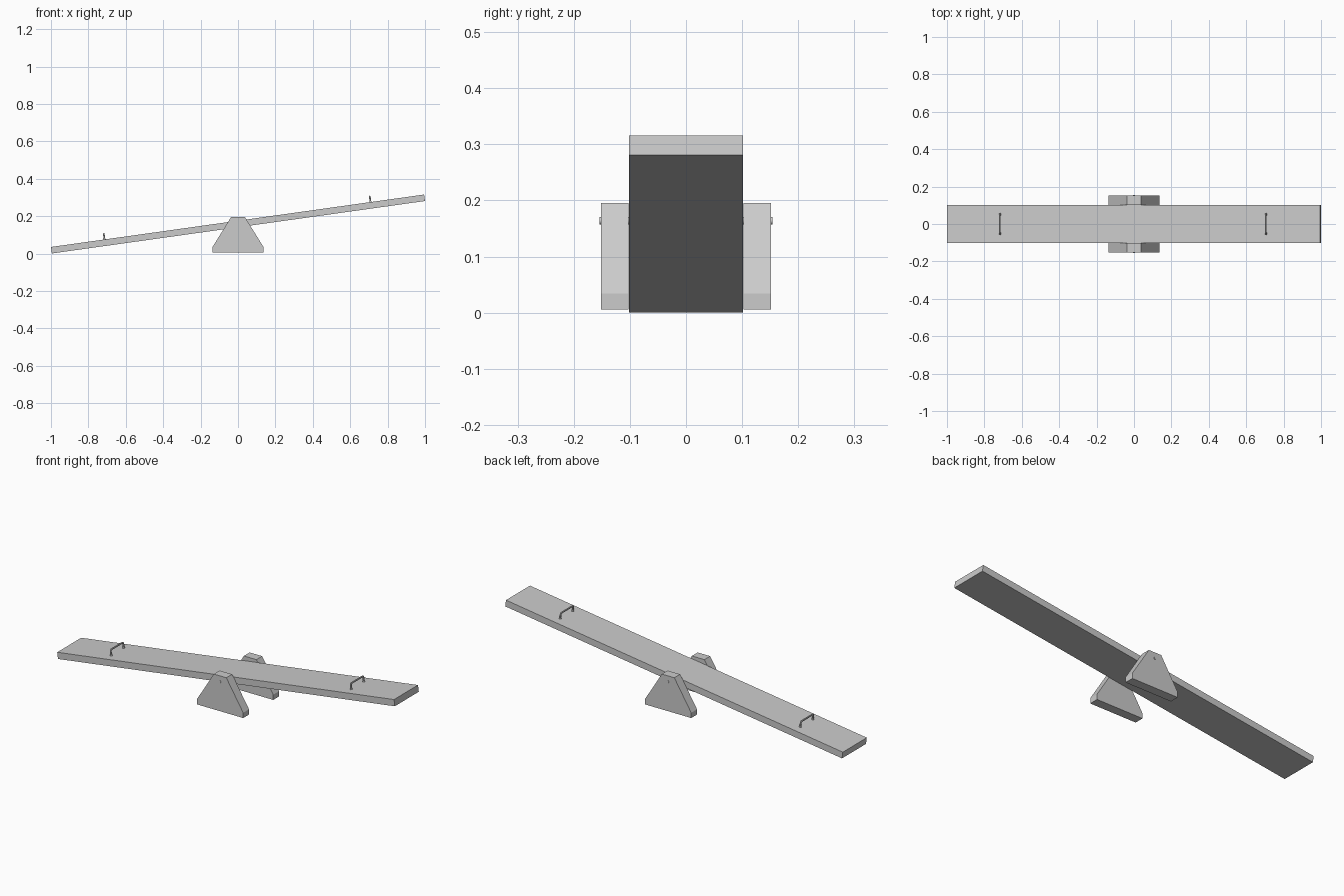
import bpy, bmesh
from math import radians, sin, cos, pi
from mathutils import Matrix

if "Cube" in bpy.data.objects:
    bpy.data.objects.remove(bpy.data.objects["Cube"])

# Frame of the tilted plank: right end up
TILT = Matrix.Translation((0, 0, 0.158)) @ Matrix.Rotation(radians(-8), 4, 'Y')
LENGTH, WIDTH, THICK = 2.0145, 0.203, 0.035


def add_object(name, bm):
    bmesh.ops.recalc_face_normals(bm, faces=bm.faces)
    mesh = bpy.data.meshes.new(name)
    bm.to_mesh(mesh)
    bm.free()
    obj = bpy.data.objects.new(name, mesh)
    bpy.context.collection.objects.link(obj)
    return obj


def smooth(obj):
    bpy.ops.object.select_all(action='DESELECT')
    obj.select_set(True)
    bpy.context.view_layer.objects.active = obj
    bpy.ops.object.shade_smooth_by_angle(angle=radians(35))


def prism(name, profile, y0, y1):
    bm = bmesh.new()
    face = bm.faces.new([bm.verts.new((x, y0, z)) for x, z in profile])
    out = bmesh.ops.extrude_face_region(bm, geom=[face])
    verts = [v for v in out['geom'] if isinstance(v, bmesh.types.BMVert)]
    bmesh.ops.translate(bm, verts=verts, vec=(0, y1 - y0, 0))
    return add_object(name, bm)


def cylinder(bm, radius, depth, matrix, sides=16):
    bmesh.ops.create_cone(bm, cap_ends=True, segments=sides, radius1=radius,
                          radius2=radius, depth=depth, matrix=matrix)


# Plank
bm = bmesh.new()
bmesh.ops.create_cube(bm, size=1, matrix=Matrix.Diagonal((LENGTH, WIDTH, THICK, 1)))
add_object("plank", bm).matrix_world = TILT

# Pair of tapered side supports
half = [(0.137, 0.006), (0.137, 0.034), (0.037, 0.195)]
profile = half + [(-x, z) for x, z in reversed(half)]
for side, label in ((-1, "front"), (1, "back")):
    prism(label + "_support", profile, side * 0.1025, side * 0.1515)

# Pivot axle running through both supports
bm = bmesh.new()
cylinder(bm, 0.0065, 0.308, Matrix.Translation((0, 0, 0.164)) @ Matrix.Rotation(pi / 2, 4, 'X'))
smooth(add_object("axle", bm))


# Bent-tube handles with round feet, standing square to the plank
def handle(name, u):
    top, base, y_end, r, bar = 0.030, -0.004, 0.053, 0.008, 0.0045
    arc = [(y_end - r + r * cos(a), top - r + r * sin(a))
           for a in (i * pi / 8 for i in range(5))]
    path = [(y_end, base)] + arc
    path += [(-y, z) for y, z in reversed(path)]
    curve = bpy.data.curves.new(name, 'CURVE')
    curve.dimensions = '3D'
    curve.bevel_depth = bar
    curve.bevel_resolution = 2
    curve.use_fill_caps = True
    spline = curve.splines.new('POLY')
    spline.points.add(len(path) - 1)
    for point, (y, z) in zip(spline.points, path):
        point.co = (0, y, z, 1)
    tube = bpy.data.objects.new(name, curve)
    bpy.context.collection.objects.link(tube)
    tube.matrix_world = TILT @ Matrix.Translation((u, 0, THICK / 2))
    bpy.ops.object.select_all(action='DESELECT')
    tube.select_set(True)
    bpy.context.view_layer.objects.active = tube
    bpy.ops.object.convert(target='MESH')
    smooth(bpy.context.view_layer.objects.active)
    bm = bmesh.new()
    for y in (-y_end, y_end):
        cylinder(bm, 0.0065, 0.006, Matrix.Translation((0, y, 0.002)))
    feet = add_object(name + "_feet", bm)
    feet.matrix_world = TILT @ Matrix.Translation((u, 0, THICK / 2))
    smooth(feet)


handle("left_handle", -0.718)
handle("right_handle", 0.718)
